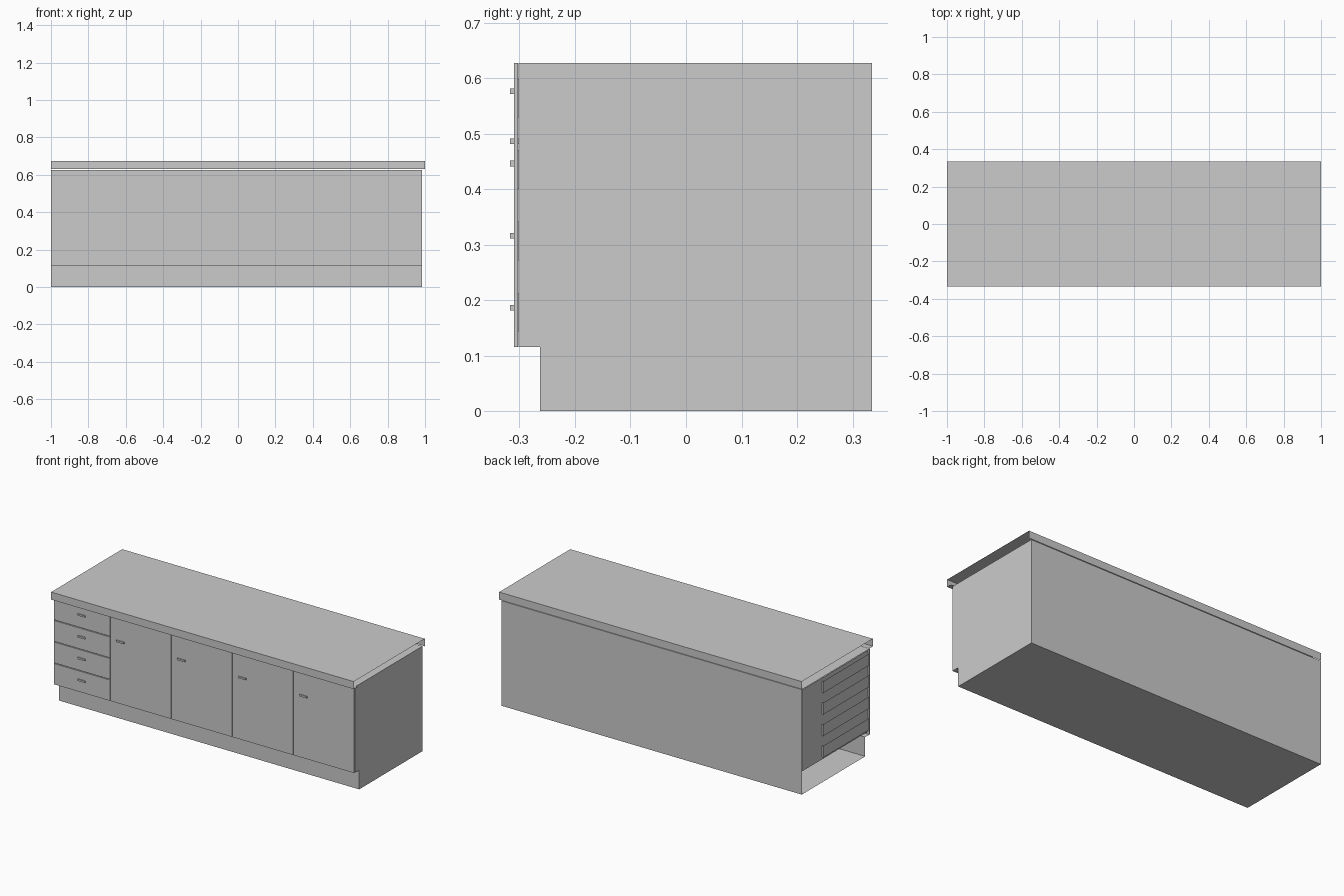
import bpy, bmesh

if "Cube" in bpy.data.objects:
    bpy.data.objects.remove(bpy.data.objects["Cube"])


def finish(name, bm):
    mesh = bpy.data.meshes.new(name)
    bm.to_mesh(mesh)
    bm.free()
    obj = bpy.data.objects.new(name, mesh)
    bpy.context.collection.objects.link(obj)
    return obj


def box(name, x, y, z, open_top=False):
    bm = bmesh.new()
    bmesh.ops.create_cube(bm, size=1)
    for v in bm.verts:
        v.co = [r[0] + (c + 0.5) * (r[1] - r[0]) for c, r in zip(v.co, (x, y, z))]
    if open_top:
        bm.normal_update()
        top = [f for f in bm.faces if f.normal.z > 0.9]
        bmesh.ops.delete(bm, geom=top, context='FACES')
    return finish(name, bm)


def sweep(name, profile, x0, x1, closed=False, right_cap=False):
    """Sheet made by extruding a y-z profile along x."""
    bm = bmesh.new()
    left = [bm.verts.new((x0, y, z)) for y, z in profile]
    right = [bm.verts.new((x1, y, z)) for y, z in profile]
    n = len(profile)
    for i in range(n if closed else n - 1):
        j = (i + 1) % n
        bm.faces.new((left[i], right[i], right[j], left[j]))
    if right_cap:
        bm.faces.new(right)
    bmesh.ops.recalc_face_normals(bm, faces=bm.faces[:])
    return finish(name, bm)


def handle(name, x, z):
    box(name, (x - 0.025, x + 0.025), (-0.317, -0.300), (z - 0.005, z + 0.005))


# Carcass with recessed plinth, open at the left end
sweep("carcass", [(0.335, 0), (-0.263, 0), (-0.263, 0.115), (-0.302, 0.115),
                  (-0.302, 0.627), (0.335, 0.627)],
      -1, 0.985, closed=True, right_cap=True)

# Thin folded worktop with open ends
sweep("worktop", [(0.335, 0.63), (0.335, 0.675), (-0.335, 0.675),
                  (-0.335, 0.63), (-0.302, 0.63)], -1, 1)

# Inner side panel of the drawer unit
box("drawer_side_panel", (-0.99, -0.975), (-0.302, 0.32), (0.13, 0.615))

# Four drawers: front, box and handle
for i in range(4):
    z0 = 0.115 + i * 0.1285
    box(f"drawer_front_{i + 1}", (-1, -0.63), (-0.31, -0.303), (z0, z0 + 0.124))
    box(f"drawer_box_{i + 1}", (-0.999, -0.65), (-0.303, 0.13),
        (z0 + 0.028, z0 + 0.098), open_top=True)
    handle(f"drawer_handle_{i + 1}", -0.815, 0.186 + i * 0.13)

# Four doors with handles
for i in range(4):
    x0 = -0.624 + i * 0.403
    box(f"door_{i + 1}", (x0, x0 + 0.398), (-0.31, -0.303), (0.115, 0.627))
    handle(f"door_handle_{i + 1}", x0 + 0.065, 0.486)
